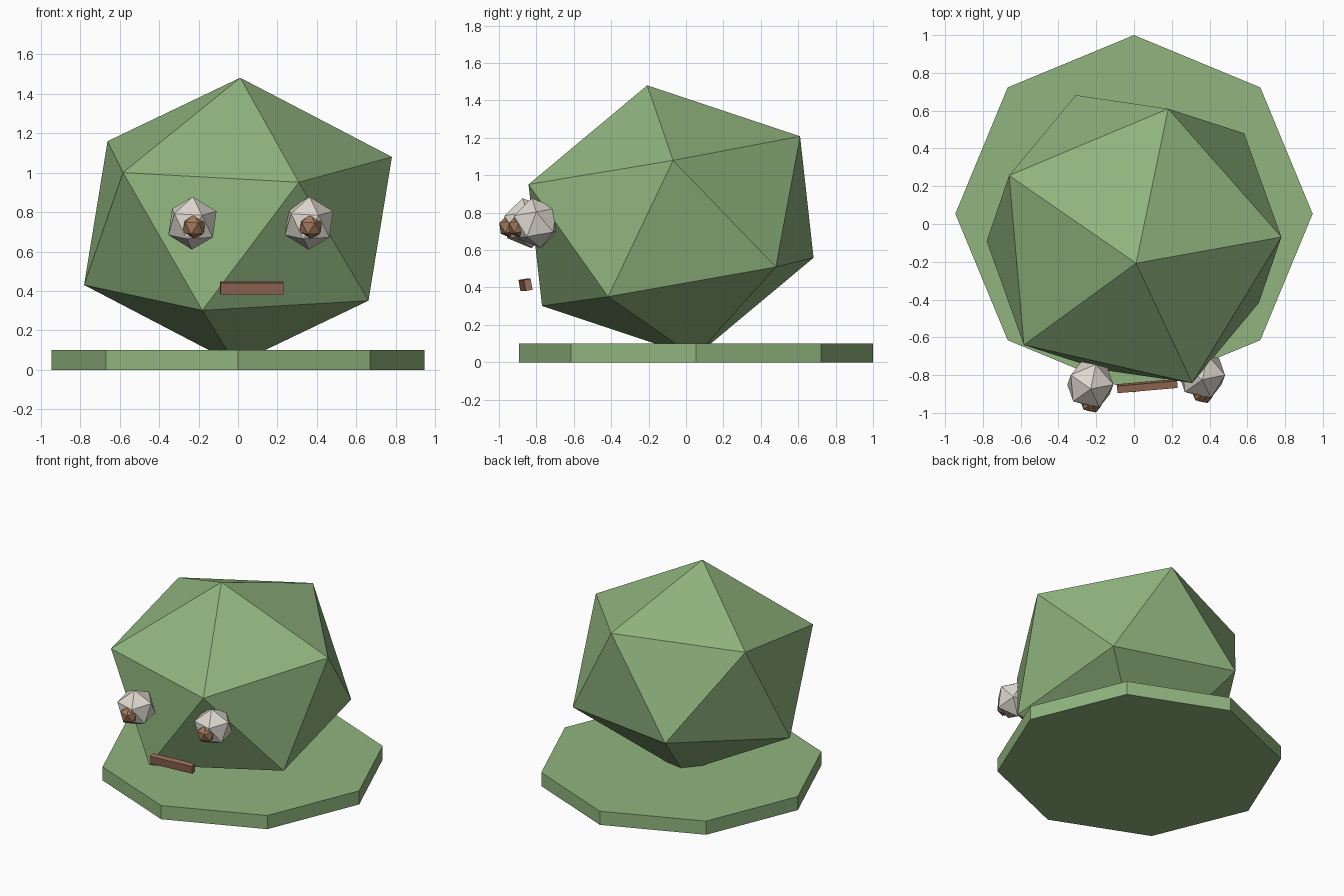
import bpy, bmesh
from math import radians, pi
from mathutils import Matrix, Euler

cube = bpy.data.objects.get("Cube")
if cube:
    bpy.data.objects.remove(cube, do_unlink=True)


def material(name, rgb):
    mat = bpy.data.materials.new(name)
    mat.use_nodes = True
    mat.diffuse_color = (*rgb, 1)
    mat.node_tree.nodes["Principled BSDF"].inputs["Base Color"].default_value = (*rgb, 1)
    return mat


green = material("leaf green", (0.28, 0.46, 0.21))
white = material("warm white", (0.73, 0.69, 0.62))
brown = material("bark brown", (0.36, 0.185, 0.102))
red_brown = material("reddish brown", (0.32, 0.15, 0.095))

# The head and the face parts share one forward lean and slight turn
LEAN = Euler((radians(10), 0, radians(5))).to_matrix().to_4x4()


def add_part(name, bm, mat, location, scale=(1, 1, 1), rotation=Matrix()):
    mesh = bpy.data.meshes.new(name)
    bm.to_mesh(mesh)
    bm.free()
    mesh.materials.append(mat)
    obj = bpy.data.objects.new(name, mesh)
    bpy.context.collection.objects.link(obj)
    obj.matrix_world = Matrix.LocRotScale(location, rotation.to_quaternion(), scale)
    return obj


def add_ball(name, mat, location, scale):
    bm = bmesh.new()
    bmesh.ops.create_icosphere(bm, subdivisions=1, radius=1)
    return add_part(name, bm, mat, location, scale, LEAN)


# Octagonal base slab with a corner pointing to the back
bm = bmesh.new()
bmesh.ops.create_cone(bm, cap_ends=True, segments=8, radius1=0.946, radius2=0.946,
                      depth=0.1, matrix=Matrix.Rotation(pi / 2, 4, "Z"))
add_part("base", bm, green, (0, 0.054, 0.05))

# Slightly flattened faceted head
add_ball("head", green, (0, -0.08, 0.755), (0.87, 0.87, 0.737))

# Eyes and pupils
for side, x, y in (("right", -0.231, -0.85), ("left", 0.36, -0.80)):
    add_ball(side + "_eye", white, (x, y, 0.744), (0.136,) * 3)
    add_ball(side + "_pupil", brown, (x + 0.007, y - 0.09, 0.726), (0.065,) * 3)

# Mouth bar
bm = bmesh.new()
bmesh.ops.create_cube(bm, size=1)
add_part("mouth", bm, red_brown, (0.07, -0.858, 0.414), (0.32, 0.038, 0.06), LEAN)
